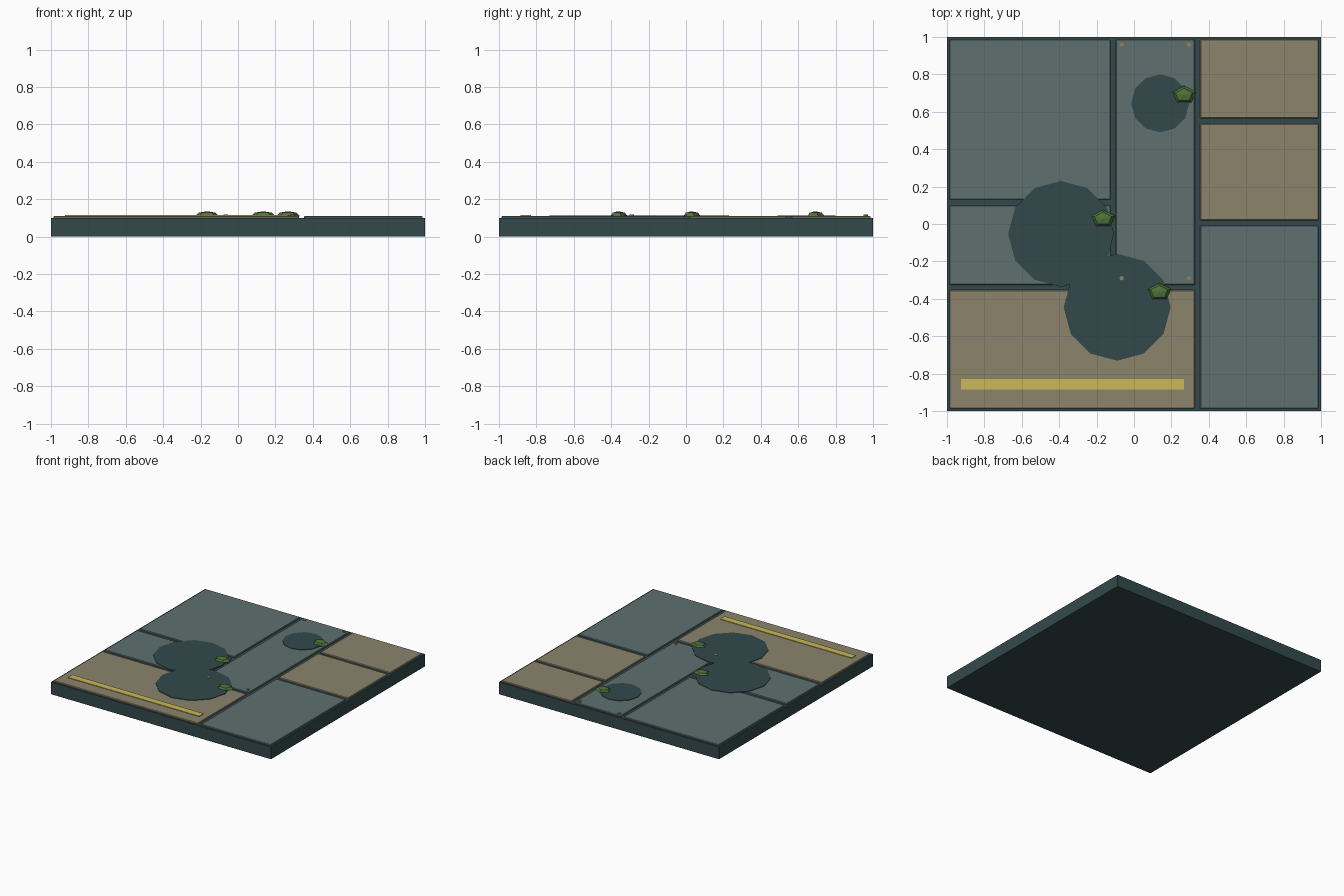
import bpy
import bmesh
from math import sin, cos, pi

cube = bpy.data.objects.get("Cube")
if cube:
    bpy.data.objects.remove(cube, do_unlink=True)


def material(name, r, g, b):
    def linear(v):
        v /= 255
        return v / 12.92 if v <= 0.04045 else ((v + 0.055) / 1.055) ** 2.4
    colour = (linear(r), linear(g), linear(b), 1)
    mat = bpy.data.materials.new(name)
    mat.use_nodes = True
    mat.diffuse_color = colour
    mat.node_tree.nodes["Principled BSDF"].inputs["Base Color"].default_value = colour
    return mat


DARK = material("dark slate", 51, 73, 75)
SLATE = material("grey teal", 94, 113, 111)
TAN = material("dusty tan", 139, 131, 108)
YELLOW = material("worn yellow", 202, 186, 90)
MOSS = material("moss green", 78, 115, 58)
BRASS = material("dull brass", 146, 128, 96)


def finish(name, bm, mat):
    bmesh.ops.recalc_face_normals(bm, faces=bm.faces)
    mesh = bpy.data.meshes.new(name)
    bm.to_mesh(mesh)
    bm.free()
    mesh.materials.append(mat)
    obj = bpy.data.objects.new(name, mesh)
    bpy.context.collection.objects.link(obj)
    return obj


def box(name, x0, x1, y0, y1, z0, z1, mat, bevel=0):
    bm = bmesh.new()
    bmesh.ops.create_cube(bm, size=1)
    for v in bm.verts:
        v.co.x = x1 if v.co.x > 0 else x0
        v.co.y = y1 if v.co.y > 0 else y0
        v.co.z = z1 if v.co.z > 0 else z0
    obj = finish(name, bm, mat)
    if bevel:
        mod = obj.modifiers.new("edge", "BEVEL")
        mod.width = bevel
        mod.segments = 1
    return obj


def lathe(name, x, y, rings, sides, mat, squash=1):
    """Stack of (radius, z) rings with flat caps, first corner towards +y."""
    bm = bmesh.new()
    loops = []
    for radius, z in rings:
        loops.append([bm.verts.new((x + radius * sin(2 * pi * i / sides),
                                    y + radius * squash * cos(2 * pi * i / sides), z))
                      for i in range(sides)])
    for low, high in zip(loops, loops[1:]):
        for i in range(sides):
            j = (i + 1) % sides
            bm.faces.new((low[i], low[j], high[j], high[i]))
    bm.faces.new(loops[0])
    bm.faces.new(loops[-1])
    return finish(name, bm, mat)


# Slab under everything
box("base_slab", -1, 1, -1, 1, 0, 0.1, DARK)

# Raised floor panels, separated by grooves
panels = [
    ("panel_back_right", -0.987, -0.125, 0.13, 0.987, SLATE),
    ("panel_middle_right", -0.987, -0.125, -0.325, 0.1, SLATE),
    ("panel_centre", -0.098, 0.326, -0.325, 0.987, SLATE),
    ("panel_back_left", 0.353, 0.987, 0.565, 0.987, TAN),
    ("panel_middle_left", 0.353, 0.987, 0.02, 0.537, TAN),
    ("panel_front_left", 0.353, 0.987, -0.987, -0.008, SLATE),
    ("panel_front_right", -0.987, 0.326, -0.987, -0.353, TAN),
]
for name, x0, x1, y0, y1, mat in panels:
    box(name, x0, x1, y0, y1, 0.095, 0.11, mat, 0.004)

# Painted stripe
box("warning_stripe", -0.925, 0.267, -0.885, -0.83, 0.109, 0.115, YELLOW)

# Dark stains on the floor
for i, (x, y, r) in enumerate([(-0.39, -0.053, 0.283), (-0.09, -0.445, 0.286),
                               (0.14, 0.645, 0.155)]):
    lathe(f"stain_{i + 1}", x, y, [(r, 0.108), (r, 0.114)], 12, DARK)

# Rivets at the corners of the centre panel
for x in (-0.066, 0.294):
    for y in (-0.29, 0.96):
        lathe("rivet", x, y, [(0.012, 0.108), (0.012, 0.117)], 8, BRASS)

# Five-sided moss clumps
for i, (x, y) in enumerate([(0.267, 0.69), (-0.166, 0.028), (0.135, -0.363)]):
    lathe(f"moss_clump_{i + 1}", x, y,
          [(0.048, 0.092), (0.067, 0.11), (0.048, 0.128), (0.004, 0.135)],
          5, MOSS, 0.75)
